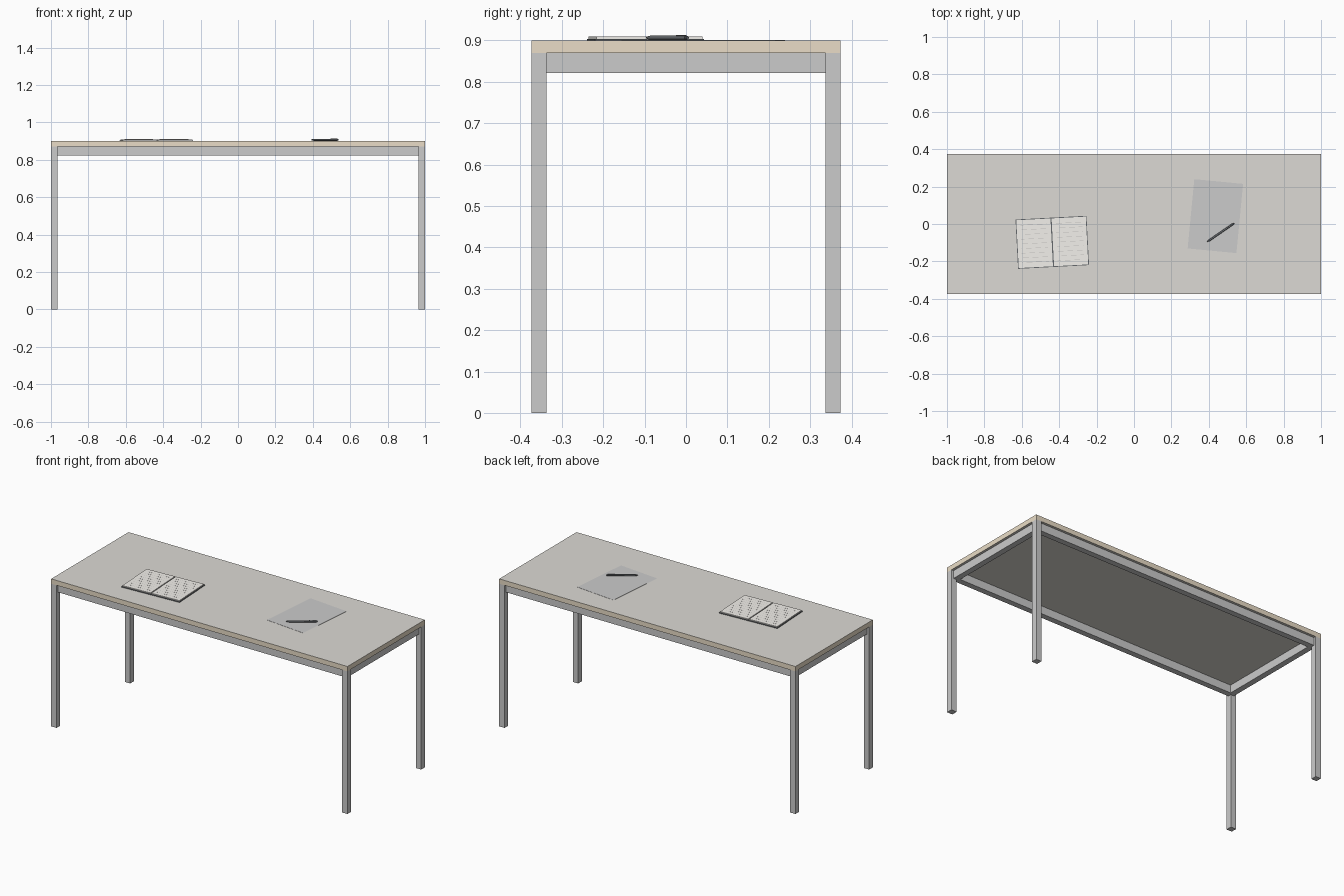
import bpy, bmesh, math
from mathutils import Matrix, Vector

if "Cube" in bpy.data.objects:
    bpy.data.objects.remove(bpy.data.objects["Cube"])


def material(name, rgb):
    m = bpy.data.materials.new(name)
    m.diffuse_color = (*rgb, 1)
    m.use_nodes = True
    m.node_tree.nodes["Principled BSDF"].inputs["Base Color"].default_value = m.diffuse_color
    return m


laminate = material("laminate", (0.72, 0.70, 0.66))
wood = material("wood_edge", (0.82, 0.72, 0.57))
dark = material("dark", (0.13, 0.14, 0.15))
cream = material("page_cream", (0.90, 0.88, 0.84))
ink = material("ink", (0.60, 0.59, 0.57))


def finish(name, bm, mat=None, matrix=Matrix()):
    mesh = bpy.data.meshes.new(name)
    bm.to_mesh(mesh)
    bm.free()
    if mat:
        mesh.materials.append(mat)
    ob = bpy.data.objects.new(name, mesh)
    ob.matrix_world = matrix
    bpy.context.collection.objects.link(ob)
    return ob


def add_box(bm, lo, hi):
    lo, hi = Vector(lo), Vector(hi)
    bmesh.ops.create_cube(bm, size=1, matrix=Matrix.Translation((lo + hi) / 2)
                          @ Matrix.Diagonal((*(hi - lo), 1)))


def box(name, lo, hi, mat=None, matrix=Matrix()):
    bm = bmesh.new()
    add_box(bm, lo, hi)
    return finish(name, bm, mat, matrix)


def place(x, y, z, degrees):
    return Matrix.Translation((x, y, z)) @ Matrix.Rotation(math.radians(degrees), 4, 'Z')


W, D, H = 1.0, 0.373, 0.9     # half width, half depth, height
UNDER, LEG = 0.87, 0.036

# Table top with a wood coloured edge band
top = box("table_top", (-W, -D, UNDER), (W, D, H), laminate)
top.data.materials.append(wood)
for p in top.data.polygons:
    p.material_index = 0 if abs(p.normal.z) > 0.5 else 1

# Four square legs and the rails joining them
INSET, RAIL, RAIL_Z = 0.015, 0.035, 0.822
for sx, side in ((-1, "left"), (1, "right")):
    for sy, face in ((-1, "front"), (1, "back")):
        cx, cy = sx * (W - LEG / 2), sy * (D - LEG / 2)
        box(f"{face}_{side}_leg", (cx - LEG / 2, cy - LEG / 2, 0),
            (cx + LEG / 2, cy + LEG / 2, UNDER))
    rx = sx * (W - INSET - RAIL / 2)
    box(f"{side}_rail", (rx - RAIL / 2, -D + LEG, RAIL_Z),
        (rx + RAIL / 2, D - LEG, UNDER))
for sy, face in ((-1, "front"), (1, "back")):
    ry = sy * (D - INSET - RAIL / 2)
    box(f"{face}_rail", (-W + LEG, ry - RAIL / 2, RAIL_Z),
        (W - LEG, ry + RAIL / 2, UNDER))

# Open notebook: cover, two page blocks and ruled lines
book = place(-0.437, -0.098, H, 3)
box("notebook_cover", (-0.19, -0.132, 0), (0.19, 0.132, 0.004), dark, book)
lines = bmesh.new()
for s, side in ((-1, "left"), (1, "right")):
    a, b = sorted((s * 0.003, s * 0.186))
    box(f"{side}_pages", (a, -0.128, 0.004), (b, 0.128, 0.0095), cream, book)
    for i in range(9):
        y = -0.1 + i * 0.025
        add_box(lines, (a + 0.02, y - 0.0008, 0.0092), (b - 0.02, y + 0.0008, 0.0098))
finish("ruled_lines", lines, ink, book)

# Loose sheet of paper
box("paper_sheet", (-0.131, -0.186, 0), (0.131, 0.186, 0.001), None,
    place(0.435, 0.042, H, -5.5))

# Pen lying on the sheet: revolved profile along x, plus a clip
pen_at = place(0.4625, -0.046, H + 0.0065, 34.5)
profile = [(-0.088, 0), (-0.088, 0.0015), (-0.076, 0.0045), (-0.07, 0.0052),
           (0.082, 0.0052), (0.082, 0.004), (0.088, 0.004), (0.088, 0)]
bm = bmesh.new()
verts = [bm.verts.new((x, 0, r)) for x, r in profile]
edges = [bm.edges.new(e) for e in zip(verts, verts[1:])]
bmesh.ops.spin(bm, geom=verts + edges, cent=(0, 0, 0), axis=(1, 0, 0),
               angle=2 * math.pi, steps=16)
bmesh.ops.remove_doubles(bm, verts=bm.verts, dist=1e-5)
bmesh.ops.recalc_face_normals(bm, faces=bm.faces)
pen = finish("pen_body", bm, dark, pen_at)
bpy.context.view_layer.objects.active = pen
pen.select_set(True)
bpy.ops.object.shade_smooth_by_angle()
box("pen_clip", (0.04, -0.0015, 0.0045), (0.082, 0.0015, 0.0065), dark, pen_at)
